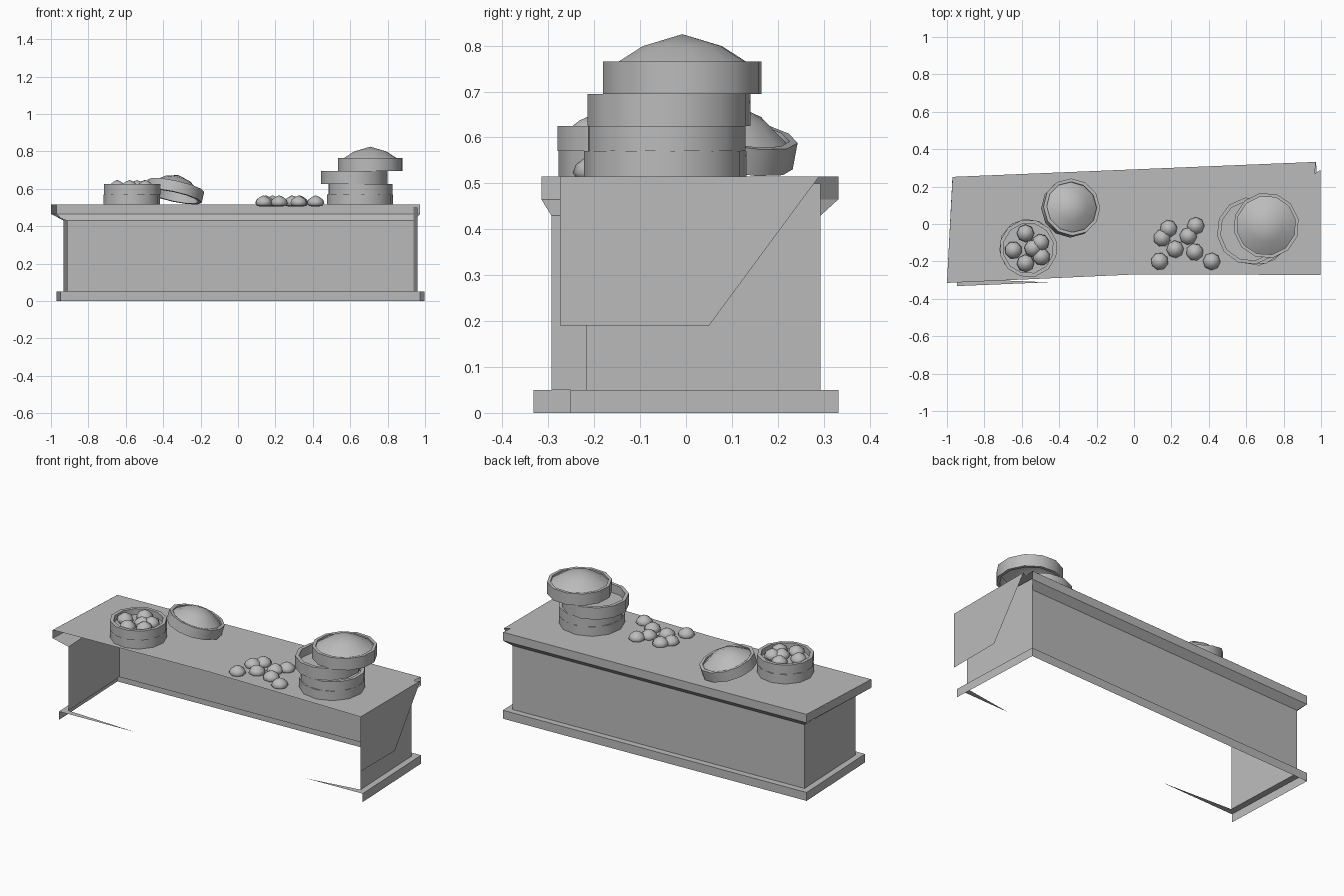
import bpy, bmesh, math
from mathutils import Matrix, Vector

if "Cube" in bpy.data.objects:
    bpy.data.objects.remove(bpy.data.objects["Cube"], do_unlink=True)

grey = bpy.data.materials.new("plain_grey")
grey.use_nodes = True
colour = (0.5, 0.5, 0.5, 1)
grey.diffuse_color = colour
grey.node_tree.nodes["Principled BSDF"].inputs["Base Color"].default_value = colour


def finish(name, bm, matrix=None, smooth=None, fix_normals=True):
    if fix_normals:
        bmesh.ops.recalc_face_normals(bm, faces=bm.faces)
    mesh = bpy.data.meshes.new(name)
    bm.to_mesh(mesh)
    bm.free()
    mesh.materials.append(grey)
    obj = bpy.data.objects.new(name, mesh)
    bpy.context.collection.objects.link(obj)
    if matrix:
        obj.matrix_world = matrix
    if smooth:
        bpy.ops.object.select_all(action='DESELECT')
        obj.select_set(True)
        bpy.context.view_layer.objects.active = obj
        bpy.ops.object.shade_smooth_by_angle(angle=math.radians(smooth))
    return obj


def sheet(name, polygons):
    bm = bmesh.new()
    for points in polygons:
        bm.faces.new([bm.verts.new(p) for p in points])
    bmesh.ops.remove_doubles(bm, verts=bm.verts, dist=0.0005)
    return finish(name, bm, fix_normals=False)


def lathe(bm, profile, sides):
    """Spin (radius, height) points about z; zero radius closes a tip."""
    rings = []
    for r, z in profile:
        if r == 0:
            rings.append([bm.verts.new((0, 0, z))] * sides)
        else:
            turn = [i * math.tau / sides for i in range(sides)]
            rings.append([bm.verts.new((r * math.cos(a), r * math.sin(a), z)) for a in turn])
    for low, high in zip(rings, rings[1:]):
        for i in range(sides):
            j = (i + 1) % sides
            corners = [low[i], low[j], high[j], high[i]]
            bm.faces.new(list(dict.fromkeys(corners)))


# Counter: slightly turned box with plinth, wall and flared top rim
TURN = Matrix.Rotation(math.radians(2.36), 3, 'Z')
HALF_X, HALF_Y, INSET = 0.973, 0.292, 0.037
PROFILE = [(0, 0), (0, 0.05), (INSET, 0.05), (INSET, 0.43), (0, 0.465), (0, 0.515)]


def corner(sx, sy, inset, z):
    if sx < 0 and sy < 0 and z > 0.45:
        return Vector((-1.0, -0.315, z))
    p = TURN @ Vector((sx * (HALF_X - inset), sy * (HALF_Y - inset), z))
    return p + Vector((0.0135, 0, 0))


def side(name, start, end, profile):
    sheet(name, [[corner(*start, *a), corner(*end, *a), corner(*end, *b), corner(*start, *b)]
                 for a, b in zip(profile, profile[1:])])


side("counter_back", (1, 1), (-1, 1), PROFILE)
side("counter_right_end", (-1, 1), (-1, -1), PROFILE)
side("counter_left_end", (1, -1), (1, 1), PROFILE[:3] + [(INSET, 0.5)])

# Pointed remains of the front plinth ledge
for name, sx, length in (("right_ledge", -1, 0.49), ("left_ledge", 1, 0.36)):
    tip = corner(sx, -1, 0, 0.05) + TURN @ Vector((-sx * length, 0, 0))
    points = [corner(sx, -1, 0, 0.05), tip, corner(sx, -1, INSET, 0.05)]
    sheet(name, [points if sx < 0 else points[::-1]])

# Tabletop and the hanging end panel
TOP = 0.515
outline = [(-1, -0.315), (0, -0.27), (0.998, -0.272), (0.998, 0.29),
           (0.967, 0.27), (0.972, 0.332), (-0.97, 0.252)]
sheet("tabletop", [[(x, y, TOP) for x, y in outline]])
drop = [(-0.275, 0.19), (0.05, 0.19), (0.29, TOP), (-0.275, TOP)]
sheet("end_panel", [[(0.998, y, z) for y, z in drop]])


def place(x, y, z, spin=0):
    return Matrix.Translation((x, y, z)) @ Matrix.Rotation(spin, 4, 'Z')


def basket(name, r, h, matrix):
    bm = bmesh.new()
    lathe(bm, [(0, 0), (r, 0), (r, h), (r - 0.02, h), (r - 0.02, 0.02), (0, 0.02)], 12)
    finish(name, bm, matrix, 40)


def lid(name, r, h, matrix):
    bm = bmesh.new()
    inner = r - 0.018
    lathe(bm, [(inner, 0), (r, 0), (r, h), (inner, h), (inner, 0)], 12)
    lathe(bm, [(inner, h - 0.01), (r * 0.5, h + 0.034), (0, h + 0.06)], 12)
    bmesh.ops.remove_doubles(bm, verts=bm.verts, dist=0.0001)
    finish(name, bm, matrix, 40)


# Tall stack of steamers
basket("stack_lower_basket", 0.178, 0.055, place(0.652, -0.045, TOP, 0.1))
basket("stack_middle_basket", 0.176, 0.055, place(0.655, -0.042, 0.57, 0.3))
basket("stack_upper_basket", 0.18, 0.07, place(0.622, -0.037, 0.625, 0.15))
lid("stack_lid", 0.176, 0.07, place(0.707, -0.008, 0.695, 0.2))

# Open steamer with the lid leaning on it
basket("open_lower_basket", 0.153, 0.055, place(-0.568, -0.125, TOP, 0.1))
basket("open_upper_basket", 0.155, 0.055, place(-0.565, -0.13, 0.57, 0.25))
lean_axis = Vector((-math.sin(0.7), math.cos(0.7), 0))
lean = Matrix.Rotation(math.radians(16), 4, lean_axis)
lid("leaning_lid", 0.155, 0.06, place(-0.345, 0.08, 0.558) @ lean)


# Pointed buns
def bun(name, x, y, z, spin):
    bm = bmesh.new()
    lathe(bm, [(0, -0.01), (0.035, -0.008), (0.047, 0.008), (0.04, 0.026),
               (0.022, 0.04), (0, 0.05)], 8)
    finish(name, bm, place(x, y, z, spin), 80)


steamed = [(-0.58, -0.05), (-0.5, -0.1), (-0.645, -0.14),
           (-0.54, -0.13), (-0.58, -0.21), (-0.495, -0.175)]
loose = [(0.33, -0.01), (0.185, -0.025), (0.15, -0.075), (0.29, -0.065),
         (0.22, -0.135), (0.325, -0.15), (0.137, -0.2), (0.415, -0.2)]
for i, (x, y) in enumerate(steamed):
    bun(f"steamed_bun_{i + 1}", x, y, 0.597, i)
for i, (x, y) in enumerate(loose):
    bun(f"loose_bun_{i + 1}", x, y, TOP, i)
